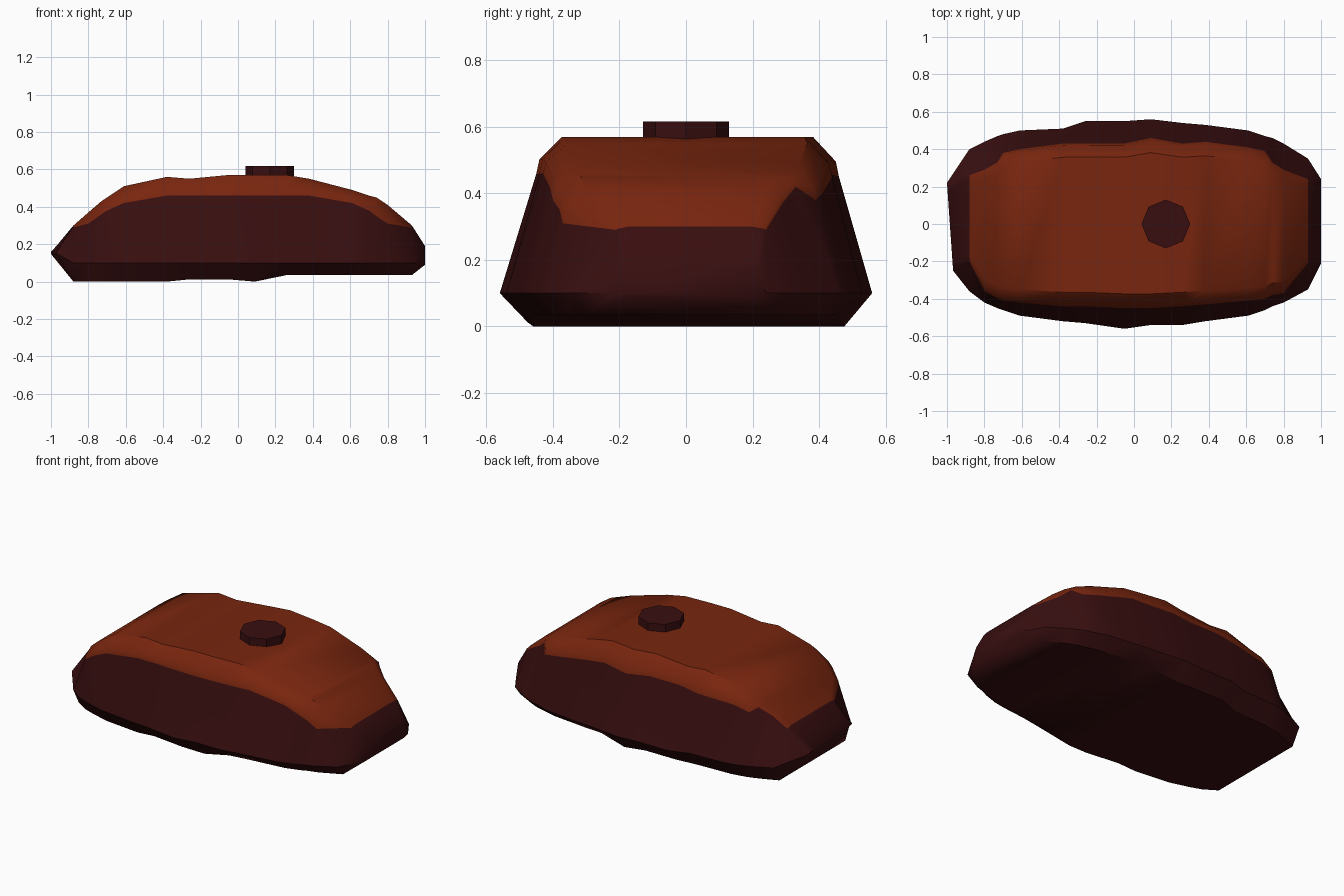
import bpy, bmesh, math

cube = bpy.data.objects.get("Cube")
if cube:
    bpy.data.objects.remove(cube, do_unlink=True)


def make_material(name, colour):
    mat = bpy.data.materials.new(name)
    mat.use_nodes = True
    rgba = (*colour, 1.0)
    mat.diffuse_color = rgba
    mat.node_tree.nodes["Principled BSDF"].inputs["Base Color"].default_value = rgba
    return mat


dark_red = make_material("dark red", (0.04, 0.0045, 0.005))
rust_orange = make_material("rust orange", (0.19, 0.019, 0.0045))

# Stations along x, in hundredths:
# x, crown height, front and back half width,
# front and back colour edge y, front and back colour edge height
STATIONS = [
    (-100, 16, 25, 22, 22, 20, 16, 16),
    (-88, 30, 36, 40, 20, 26, 29, 29),
    (-80, 37, 42, 44, 36, 29, 31, 36),
    (-73, 43, 45, 47, 40, 33, 36, 41),
    (-70, 45, 46, 48, 41, 38, 38, 39),
    (-61, 51, 49, 50, 42, 40, 42, 42),
    (-38, 56, 52, 51, 44, 43, 46, 44),
    (-26, 55, 53, 55, 44, 43, 46, 46),
    (-5, 57, 56, 55, 45, 43, 46, 46),
    (9, 57, 54, 56, 45, 46, 46, 45),
    (26, 57, 54, 54, 44, 43, 46, 46),
    (38, 55, 52, 53, 43, 44, 46, 45),
    (61, 49, 49, 50, 41, 41, 42, 40),
    (70, 46, 46, 47, 40, 39, 38, 38),
    (74, 45, 44, 46, 38, 33, 35, 42),
    (80, 41, 42, 43, 37, 29, 31, 37),
    (93, 30, 35, 35, 21, 24, 29, 29),
    (100, 19, 21, 24, 19, 22, 18, 18),
]


def base_height(x):
    """Height of the uneven underside."""
    if x <= -1.0:
        return 0.145
    if x >= 1.0:
        return 0.09
    return 0.035 if x > 0.2 else 0.012 if -0.3 < x < 0 else 0.0


def half_section(width, edge_y, edge_z, crown, base, side):
    """Points from the underside up to the crown on one side."""
    widest = max(base + 0.004, 0.1)
    return [
        (side * width * 0.85, base),
        (side * width, widest),
        (side * edge_y, edge_z),
        (side * edge_y * 0.98, edge_z + 0.38 * (crown - edge_z)),
        (side * edge_y * 0.83, crown),
    ]


def build_body():
    bm = bmesh.new()
    rings = []
    for row in STATIONS:
        x, crown, front, back, edge_f, edge_b, edge_zf, edge_zb = (v / 100 for v in row)
        base = base_height(x)
        section = half_section(front, edge_f, edge_zf, crown, base, -1)
        section += reversed(half_section(back, edge_b, edge_zb, crown, base, 1))
        # The left end of the row is cut at a slight slant
        slant = 0.07 if x <= -1.0 else 0.0
        rings.append([bm.verts.new((x + slant * (back - y), y, z)) for y, z in section])

    count = len(rings[0])
    last = len(rings) - 2
    for i in range(len(rings) - 1):
        for k in range(count):
            n = (k + 1) % count
            face = bm.faces.new((rings[i][k], rings[i + 1][k], rings[i + 1][n], rings[i][n]))
            # Orange crown above the colour edge, dark sides, ends and underside
            face.material_index = int(2 <= k <= 6 and 1 <= i < last)
    bm.faces.new(rings[0])
    bm.faces.new(rings[-1])
    bmesh.ops.recalc_face_normals(bm, faces=bm.faces)

    mesh = bpy.data.meshes.new("body")
    bm.to_mesh(mesh)
    bm.free()
    mesh.materials.append(dark_red)
    mesh.materials.append(rust_orange)
    body = bpy.data.objects.new("body", mesh)
    bpy.context.collection.objects.link(body)
    return body


# Domed body with the two-colour shell
body = build_body()
bpy.ops.object.select_all(action="DESELECT")
body.select_set(True)
bpy.context.view_layer.objects.active = body
bpy.ops.object.shade_smooth_by_angle(angle=math.radians(40))

# Flat eight-sided knob on the crown
bpy.ops.mesh.primitive_cylinder_add(vertices=8, radius=0.13, depth=0.08, location=(0.17, 0, 0.577))
knob = bpy.context.object
knob.name = "top_knob"
knob.data.materials.append(dark_red)
